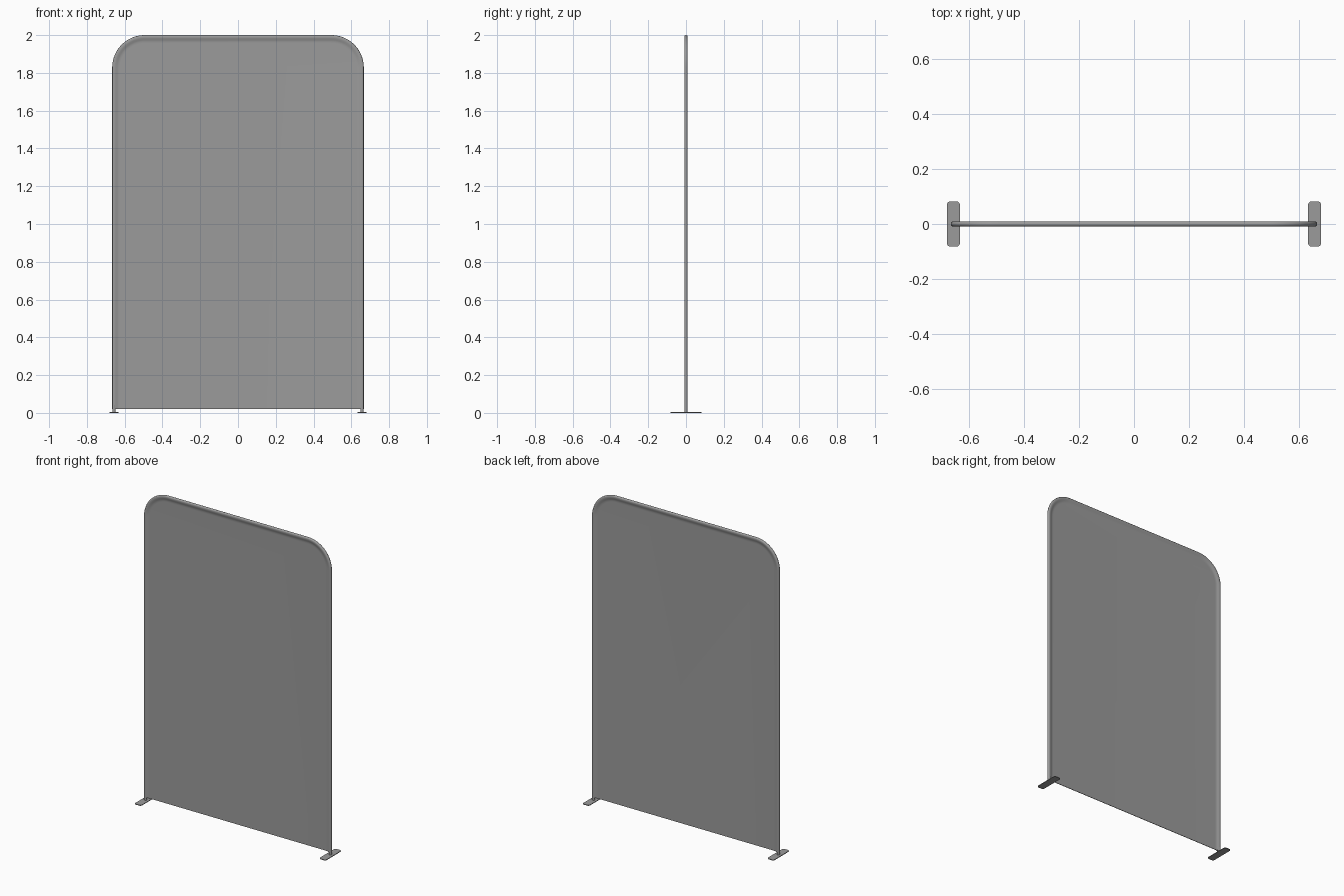
import bpy, bmesh, math

if "Cube" in bpy.data.objects:
    bpy.data.objects.remove(bpy.data.objects["Cube"])

HALF_W, TOP, BOTTOM = 0.666, 2.0, 0.02   # outer size of the fabric cover
CORNER, TUBE_R = 0.172, 0.0095           # outer corner radius, frame tube radius
POST_X = HALF_W - TUBE_R

# Dark grey for every part
grey = bpy.data.materials.new("dark_grey")
grey.diffuse_color = (0.33, 0.33, 0.33, 1)
grey.use_nodes = True
grey.node_tree.nodes["Principled BSDF"].inputs["Base Color"].default_value = grey.diffuse_color


def finish(bm, name, angle=40):
    bmesh.ops.recalc_face_normals(bm, faces=bm.faces)
    me = bpy.data.meshes.new(name)
    bm.to_mesh(me)
    bm.free()
    me.materials.append(grey)
    ob = bpy.data.objects.new(name, me)
    bpy.context.collection.objects.link(ob)
    bpy.ops.object.select_all(action='DESELECT')
    ob.select_set(True)
    bpy.context.view_layer.objects.active = ob
    bpy.ops.object.shade_smooth_by_angle(angle=math.radians(angle))
    return ob


def arch(inset, segs=20):
    """Open outline, left foot over the top to right foot, moved inward by inset."""
    r, cx, cz = CORNER - inset, HALF_W - CORNER, TOP - CORNER
    arc = [(cx + r * math.cos(a), cz + r * math.sin(a))
           for a in (math.pi / 2 * i / segs for i in range(segs + 1))]
    right = [(HALF_W - inset, BOTTOM)] + arc
    return [(-x, z) for x, z in right] + right[::-1]


# Fabric cover: wraps round the tube, then tapers to a thin flat panel
half = [(0.042, 0.0015), (0.034, 0.0017), (0.026, 0.0036), (0.018, 0.007)]
wrap = [(TUBE_R * (1 - math.sin(a)), TUBE_R * math.cos(a))
        for a in (math.pi * i / 10 for i in range(1, 10))]
profile = [(d, -y) for d, y in half]
profile += [(d, -y) for d, y in wrap]
profile += [(d, y) for d, y in reversed(half)]

bm = bmesh.new()
rings = [[bm.verts.new((x, y, z)) for x, z in arch(d)] for d, y in profile]
for a, b in zip(rings, rings[1:]):
    for i in range(len(a) - 1):
        bm.faces.new((a[i], a[i + 1], b[i + 1], b[i]))
bm.faces.new(rings[0])
bm.faces.new(rings[-1])
bm.faces.new([r[0] for r in rings] + [r[-1] for r in reversed(rings)])
finish(bm, "fabric_cover")

# Foot plates with rounded corners, and the post ends that stand on them
FX, FY, FR, FT = 0.0235, 0.082, 0.012, 0.004
for side, sx in (("left", -1), ("right", 1)):
    bm = bmesh.new()
    ring = []
    for q, (cx, cy) in enumerate(((1, 1), (-1, 1), (-1, -1), (1, -1))):
        for i in range(7):
            a = math.pi / 2 * (q + i / 6)
            ring.append(bm.verts.new((sx * POST_X + cx * (FX - FR) + FR * math.cos(a),
                                      cy * (FY - FR) + FR * math.sin(a), 0)))
    base = bm.faces.new(ring)
    ext = bmesh.ops.extrude_face_region(bm, geom=[base], use_keep_orig=True)
    bmesh.ops.translate(bm, vec=(0, 0, FT),
                        verts=[v for v in ext["geom"] if isinstance(v, bmesh.types.BMVert)])
    finish(bm, side + "_foot_plate")

    bm = bmesh.new()
    bmesh.ops.create_cone(bm, cap_ends=True, segments=24, radius1=TUBE_R * 0.95,
                          radius2=TUBE_R * 0.95, depth=0.04)
    bmesh.ops.translate(bm, verts=bm.verts, vec=(sx * POST_X, 0, 0.023))
    finish(bm, side + "_post_end")
